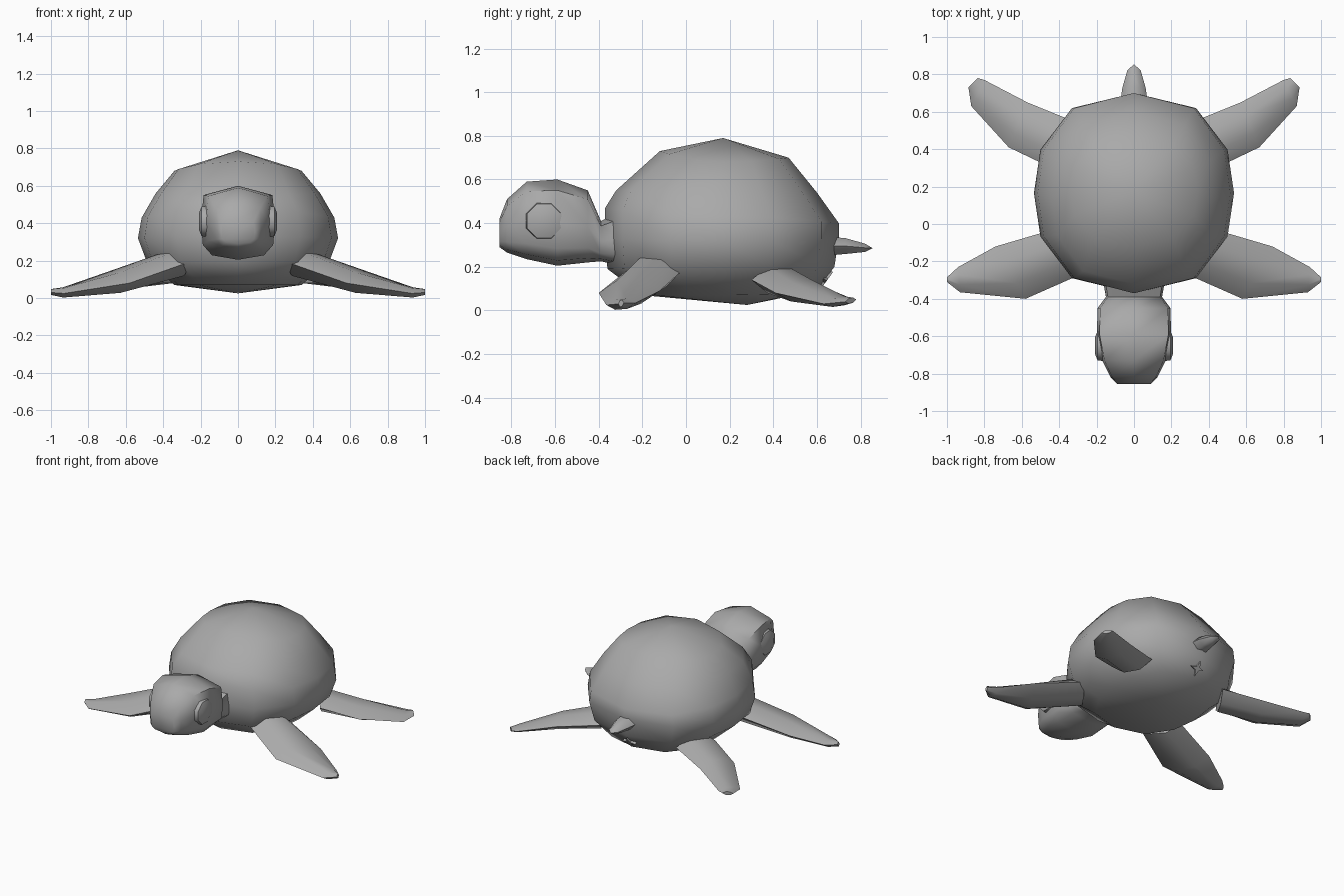
import bpy, bmesh, math
from mathutils import Vector

if "Cube" in bpy.data.objects:
    bpy.data.objects.remove(bpy.data.objects["Cube"])

skin = bpy.data.materials.new("grey_skin")
skin.diffuse_color = (0.4, 0.4, 0.4, 1)
skin.use_nodes = True
skin.node_tree.nodes["Principled BSDF"].inputs["Base Color"].default_value = skin.diffuse_color


def loft(name, rings, start=None, end=None, angle=50):
    """Skin closed rings; each end is a flat cap or a fan to a point."""
    bm = bmesh.new()
    vr = [[bm.verts.new(p) for p in r] for r in rings]
    n = len(vr[0])
    for a, b in zip(vr, vr[1:]):
        for i in range(n):
            j = (i + 1) % n
            bm.faces.new((a[i], a[j], b[j], b[i]))
    for ring, tip in ((vr[0], start), (vr[-1], end)):
        if tip is None:
            bm.faces.new(ring)
        else:
            t = bm.verts.new(tip)
            for i in range(n):
                bm.faces.new((ring[i], ring[(i + 1) % n], t))
    bmesh.ops.recalc_face_normals(bm, faces=bm.faces)
    me = bpy.data.meshes.new(name)
    bm.to_mesh(me)
    bm.free()
    me.materials.append(skin)
    ob = bpy.data.objects.new(name, me)
    bpy.context.collection.objects.link(ob)
    bpy.ops.object.select_all(action='DESELECT')
    ob.select_set(True)
    bpy.context.view_layer.objects.active = ob
    bpy.ops.object.shade_smooth_by_angle(angle=math.radians(angle))
    return ob


# Shell: twelve-sided outline stacked from top to bottom
quarter = [(1, 0), (0.935, 0.435), (0.62, 0.85)]
outline = []
for k in range(4):
    for i in range(3):
        x, y = quarter[i] if k % 2 == 0 else quarter[-i][::1] if i else (0, 1)
        sx = 1 if k in (0, 3) else -1
        sy = 1 if k in (0, 1) else -1
        outline.append((x * sx, y * sy))
# front y, front z, back y, back z, half width, side z
levels = [(-0.12, 0.73, 0.47, 0.70, 0.34, 0.68),
          (-0.32, 0.55, 0.60, 0.54, 0.44, 0.56),
          (-0.37, 0.47, 0.70, 0.40, 0.515, 0.43),
          (-0.37, 0.33, 0.70, 0.33, 0.535, 0.32),
          (-0.36, 0.19, 0.68, 0.20, 0.49, 0.20),
          (-0.20, 0.07, 0.60, 0.09, 0.34, 0.07)]
rings = []
for fy, fz, by, bz, rx, sz in levels:
    ring = []
    for x, y in outline:
        end_z = bz if y > 0 else fz
        ring.append((x * rx, (fy + by) / 2 + y * (by - fy) / 2,
                     sz + (end_z - sz) * y * y))
    rings.append(ring)
loft("shell", rings, (0, 0.17, 0.79), (0, 0.28, 0.025))

# Head and neck: sections from the snout back into the shell
half = [(0, 1), (0.93, 0.75), (1, 0), (0.95, -0.6), (0.7, -0.88), (0, -1)]
section = half + [(-x, z) for x, z in half[-2:0:-1]]
stations = [(-0.855, 0.29, 0.42, 0.09), (-0.82, 0.265, 0.51, 0.125),
            (-0.73, 0.235, 0.59, 0.17), (-0.59, 0.205, 0.60, 0.198),
            (-0.45, 0.22, 0.55, 0.195), (-0.39, 0.225, 0.41, 0.15),
            (-0.28, 0.20, 0.46, 0.17)]
loft("head", [[(x * rx, y, (lo + hi) / 2 + z * (hi - lo) / 2) for x, z in section]
              for y, lo, hi, rx in stations], angle=60)


# Flippers: flattened six-sided sections between a leading and trailing edge
def flipper(name, secs, side):
    rings = []
    for lead, trail, thick in secs:
        a, b, up = Vector(lead), Vector(trail), Vector((0, 0, thick))
        pts = [a, a.lerp(b, 0.3) + up, a.lerp(b, 0.7) + up,
               b, a.lerp(b, 0.7) - up, a.lerp(b, 0.3) - up]
        rings.append([(p.x * side, p.y, p.z) for p in pts])
    loft(name, rings)


front = [((0.24, -0.25, 0.20), (0.40, -0.02, 0.18), 0.075),
         ((0.58, -0.40, 0.08), (0.74, -0.12, 0.09), 0.055),
         ((0.93, -0.365, 0.025), (0.94, -0.23, 0.035), 0.025),
         ((1.0, -0.31, 0.03), (1.0, -0.285, 0.035), 0.015)]
back = [((0.30, 0.54, 0.14), (0.44, 0.30, 0.14), 0.06),
        ((0.57, 0.65, 0.10), (0.67, 0.41, 0.08), 0.045),
        ((0.80, 0.77, 0.05), (0.87, 0.63, 0.03), 0.02),
        ((0.835, 0.78, 0.05), (0.885, 0.73, 0.04), 0.012)]
for label, side in (("right", 1), ("left", -1)):
    flipper("front_flipper_" + label, front, side)
    flipper("back_flipper_" + label, back, side)
    # Shallow domed eye on the side of the head
    eye = [[(side * x, -0.65 + r * math.cos(i * math.pi / 4 + math.pi / 8),
             0.41 + r * math.sin(i * math.pi / 4 + math.pi / 8))
            for i in range(8)] for x, r in ((0.16, 0.09), (0.195, 0.085), (0.208, 0.05))]
    loft("eye_" + label, eye)

# Tail: short tapering stub
tail = [(0.64, 0.295, 0.075, 0.05), (0.73, 0.295, 0.062, 0.042),
        (0.82, 0.287, 0.036, 0.022)]
loft("tail", [[(rx * math.cos(i * math.pi / 3), y, z + rz * math.sin(i * math.pi / 3))
               for i in range(6)] for y, z, rx, rz in tail], None, (0, 0.855, 0.285))

# Small four-pointed star under the tail
star = loft("tail_underside_star",
            [[((0.05 if i % 2 == 0 else 0.018) * math.cos(i * math.pi / 4),
               (0.05 if i % 2 == 0 else 0.018) * math.sin(i * math.pi / 4), z)
              for i in range(8)] for z in (-0.01, 0.008)])
star.rotation_euler = Vector((0, 0.81, -0.59)).to_track_quat('Z', 'Y').to_euler()
star.location = (0, 0.638, 0.14)
